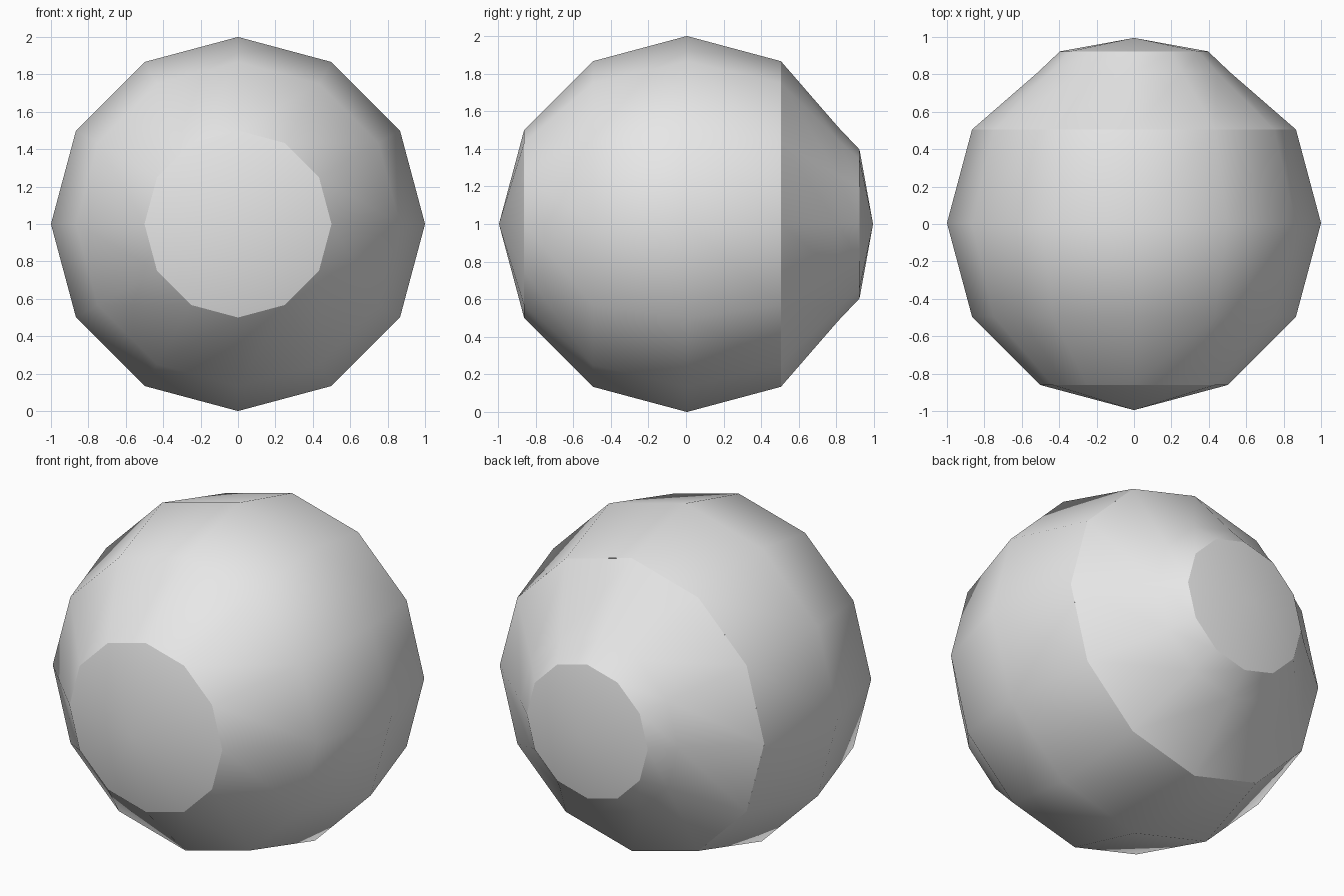
import bpy
import bmesh
from math import sin, cos, pi, radians

if "Cube" in bpy.data.objects:
    bpy.data.objects.remove(bpy.data.objects["Cube"], do_unlink=True)

SIDES = 12
OFFSET = 0.005   # centres the slightly flattened back

grey = bpy.data.materials.new("plain grey")
grey.use_nodes = True
grey.diffuse_color = (0.8, 0.8, 0.8, 1)
bsdf = next(n for n in grey.node_tree.nodes if n.type == 'BSDF_PRINCIPLED')
bsdf.inputs["Base Color"].default_value = (0.8, 0.8, 0.8, 1)


def lathe(name, profile):
    """Turn (y, radius) points around the y axis; zero radius makes a pole."""
    bm = bmesh.new()
    rings = []
    for y, r in profile:
        count = SIDES if r > 0 else 1
        rings.append([bm.verts.new((r * sin(2 * pi * i / SIDES), y + OFFSET,
                                    1 + r * cos(2 * pi * i / SIDES)))
                      for i in range(count)])
    for a, b in zip(rings, rings[1:]):
        for i in range(SIDES):
            j = (i + 1) % SIDES
            corners = [a[i % len(a)], a[j % len(a)], b[j % len(b)], b[i % len(b)]]
            bm.faces.new(list(dict.fromkeys(corners)))
    bm.normal_update()
    # Turn every face outwards from the centre of the ball
    for f in bm.faces:
        c = f.calc_center_median()
        c.z -= 1
        if f.normal.dot(c) < 0:
            f.normal_flip()
    mesh = bpy.data.meshes.new(name)
    bm.to_mesh(mesh)
    bm.free()
    mesh.materials.append(grey)
    obj = bpy.data.objects.new(name, mesh)
    bpy.context.collection.objects.link(obj)
    bpy.ops.object.select_all(action='DESELECT')
    obj.select_set(True)
    bpy.context.view_layer.objects.active = obj
    bpy.ops.object.shade_smooth_by_angle(angle=radians(30))
    return obj


# Round ball, from the front pole to the open rim
ball = [(-cos(k * pi / 6), sin(k * pi / 6) if k else 0) for k in range(5)]
lathe("ball_shell", ball)

# Tapered collar behind the rim
lathe("back_collar", [(0.5, 0.866), (0.805, 0.515), (0.918, 0.396)])

# Shallow cap closing the collar
lathe("back_cap", [(0.918, 0.396), (0.99, 0)])
